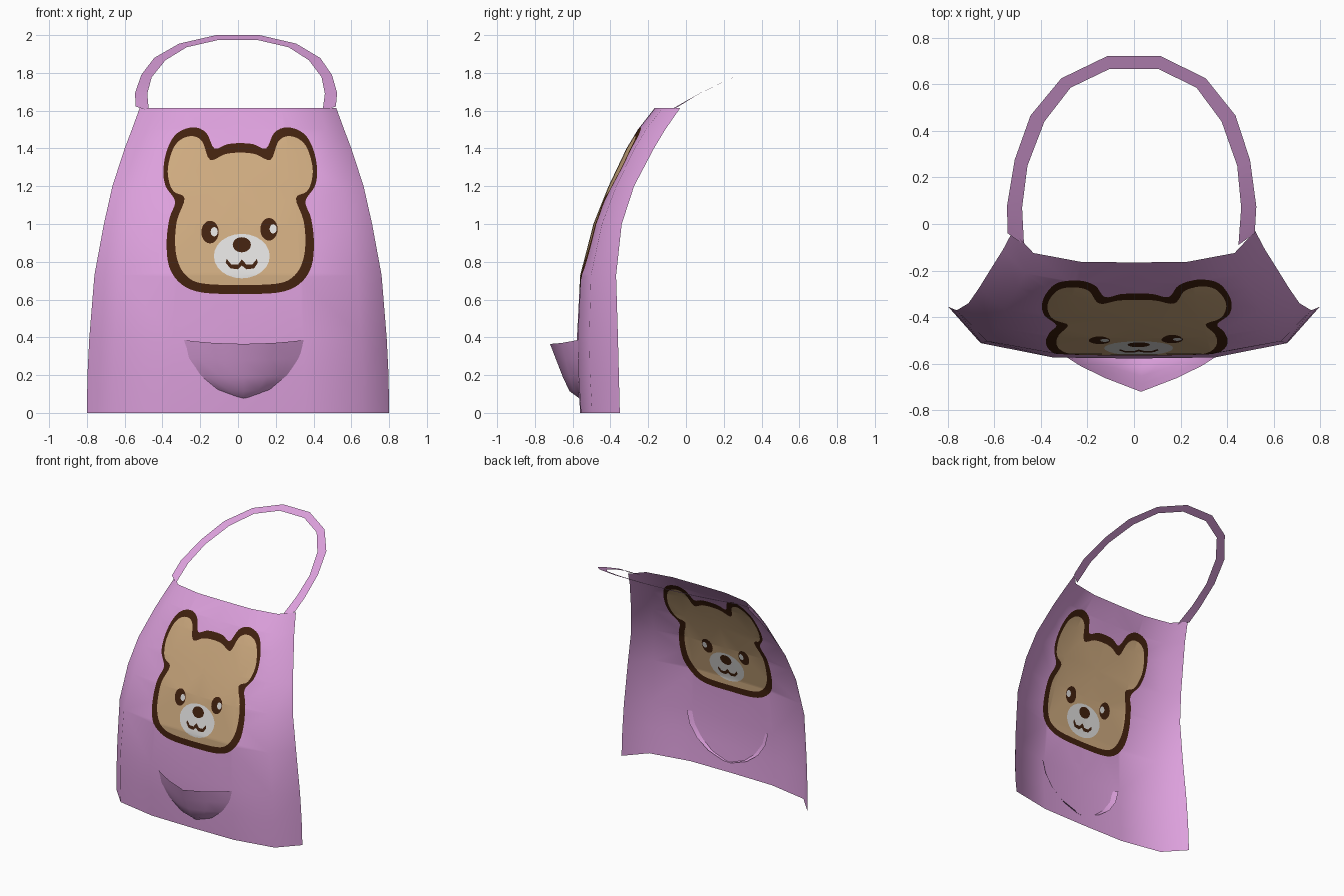
import bpy, math
from mathutils import Vector
from mathutils.geometry import delaunay_2d_cdt

if "Cube" in bpy.data.objects:
    bpy.data.objects.remove(bpy.data.objects["Cube"])


def material(name, color):
    m = bpy.data.materials.new(name)
    m.diffuse_color = (*color, 1)
    m.use_nodes = True
    m.node_tree.nodes["Principled BSDF"].inputs["Base Color"].default_value = m.diffuse_color
    return m


MATS = [material("plum_cloth", (0.72, 0.352, 0.72)),
        material("dark_brown", (0.054, 0.0152, 0.0045)),
        material("tan", (0.61, 0.40, 0.212)),
        material("white", (0.74, 0.73, 0.72))]


def make(name, verts, faces, mats=None, smooth=True):
    me = bpy.data.meshes.new(name)
    me.from_pydata(verts, [], faces)
    for m in MATS if mats else MATS[:1]:
        me.materials.append(m)
    for i, p in enumerate(me.polygons):
        p.use_smooth = smooth
        if mats:
            p.material_index = mats[i]
    ob = bpy.data.objects.new(name, me)
    bpy.context.collection.objects.link(ob)
    return ob


# ---- curved apron surface: height, half width, centre y, side edge y
ROWS = [(0, .80, -.56, -.35), (.2, .797, -.573, -.355), (.4, .787, -.577, -.36),
        (.73, .76, -.56, -.37), (1.0, .71, -.49, -.34), (1.2, .665, -.41, -.275),
        (1.4, .60, -.315, -.17), (1.5, .562, -.255, -.11), (1.615, .52, -.165, -.03)]
SECTION = [(0, 0), (.44, .02), (.83, .3), (1, 1)]


def lerp_table(table, t):
    for a, b in zip(table, table[1:]):
        if t <= b[0]:
            break
    k = (t - a[0]) / (b[0] - a[0])
    return [p + (q - p) * k for p, q in zip(a, b)]


def on_apron(x, z):
    _, w, yc, ye = lerp_table(ROWS, z)
    bend = lerp_table(SECTION, min(1, abs(x) / w))[1]
    return (x, yc + (ye - yc) * bend, z)


# ---- outlines of the bear face
def smooth_loop(pts, steps=4):
    out, n = [], len(pts)
    for i in range(n):
        a, b, c, d = (Vector(pts[(i + k) % n]) for k in (-1, 0, 1, 2))
        for s in range(steps):
            t = s / steps
            out.append(0.5 * (2 * b + (c - a) * t + (2 * a - 5 * b + 4 * c - d) * t * t
                              + (3 * b - a - 3 * c + d) * t ** 3))
    return out


def mirrored(half, cx=.012):
    return smooth_loop([(cx + x, z) for x, z in half]
                       + [(cx - x, z) for x, z in half[-2:0:-1]])


def ellipse(cx, cz, rx, rz, n=24):
    return [Vector((cx + rx * math.cos(2 * math.pi * i / n),
                    cz + rz * math.sin(2 * math.pi * i / n))) for i in range(n)]


outer = mirrored([(0, .63), (.2, .637), (.31, .68), (.375, .77), (.39, .9), (.375, 1.03),
                  (.345, 1.12), (.395, 1.2), (.407, 1.29), (.385, 1.4), (.335, 1.48),
                  (.25, 1.512), (.18, 1.483), (.137, 1.4), (.07, 1.422), (0, 1.428)])
inner = mirrored([(0, .677), (.2, .685), (.285, .725), (.33, .8), (.345, .9), (.335, 1.02),
                  (.295, 1.135), (.35, 1.17), (.376, 1.22), (.383, 1.3), (.355, 1.4),
                  (.31, 1.45), (.25, 1.465), (.2, 1.435), (.16, 1.34), (.08, 1.37), (0, 1.378)])
mouth = [Vector(p) for p in [(-.06, .815), (-.035, .785), (0, .785), (.02, .812), (.045, .785),
                             (.075, .785), (.1, .815), (.105, .795), (.085, .765), (.045, .76),
                             (.02, .78), (0, .76), (-.04, .765), (-.065, .795)]]
# painted from back to front: (outline, colour)
LAYERS = [(outer, 1), (inner, 2), (ellipse(.02, .83, .148, .118), 3),
          (ellipse(.02, .89, .048, .04), 1), (mouth, 1)]
for ex, ez in ((-.148, .957), (.164, .972)):
    LAYERS += [(ellipse(ex, ez, .046, .06), 1), (ellipse(ex + .022, ez + .002, .019, .025, 12), 3)]


def inside(p, loop):
    hit = False
    for a, b in zip(loop, loop[1:] + loop[:1]):
        if (a.y > p.y) != (b.y > p.y) and p.x < a.x + (p.y - a.y) * (b.x - a.x) / (b.y - a.y):
            hit = not hit
    return hit


# ---- apron body: grid and bear outlines cut into one sheet
cols = [-1, -.83, -.44, 0, .44, .83, 1]
pts = [Vector((u * r[1], r[0])) for r in ROWS for u in cols]
edges = []
n = len(cols)
for i in range(len(ROWS)):
    for j in range(n):
        if j < n - 1:
            edges.append((i * n + j, i * n + j + 1))
        if i < len(ROWS) - 1:
            edges.append((i * n + j, i * n + n + j))
for loop, _ in LAYERS:
    s, k = len(pts), len(loop)
    pts += loop
    edges += [(s + i, s + (i + 1) % k) for i in range(k)]
cv, _, cf, *_ = delaunay_2d_cdt(pts, edges, [], 1, 1e-5)
colors = []
for f in cf:
    c = sum((cv[i] for i in f), Vector((0, 0))) / len(f)
    colors.append(next((m for loop, m in reversed(LAYERS) if inside(c, loop)), 0))
make("apron_body", [on_apron(v.x, v.y) for v in cv], [tuple(f) for f in cf], colors)

# ---- neck strap: flat ribbon loop, half listed as outer x, y / inner x, y
HALF = [(.53, -.04, .46, -.09), (.535, .075, .47, .07), (.505, .275, .45, .25),
        (.44, .465, .38, .44), (.31, .625, .27, .585), (.115, .72, .105, .665)]


def strap_z(y):
    return 2 - (.72 - y) * .475 if y > .07 else 1.69 - (.07 - y) * .62


verts = []
for side, rows in ((-1, HALF), (1, HALF[::-1])):
    for xo, yo, xi, yi in rows:
        shift = -.015 * (.75 - yo)
        verts += [(side * xo + shift, yo, strap_z(yo)),
                  (side * xi + shift, yi, max(1.6, strap_z(yi)))]
make("neck_strap", verts, [(i, i + 1, i + 3, i + 2) for i in range(0, len(verts) - 2, 2)])

# ---- pocket: open bulging pouch, rows of height, half width, depth
POUCH = [(.365, .35, .168), (.28, .325, .135), (.19, .265, .1), (.115, .165, .065), (.075, .05, .01)]
verts = []
for i, (z, w, d) in enumerate(POUCH):
    for u, b in ((-1, 0), (-.75, .33), (-.45, .64), (0, 1), (.45, .64), (.75, .33), (1, 0)):
        lift = .025 * u * u if i == 0 else .012 * u * u
        verts.append((.03 + u * w, -.552 - d * b, z + lift))
make("front_pocket", verts, [(i * 7 + j, i * 7 + 7 + j, i * 7 + 8 + j, i * 7 + j + 1)
                             for i in range(len(POUCH) - 1) for j in range(6)])
